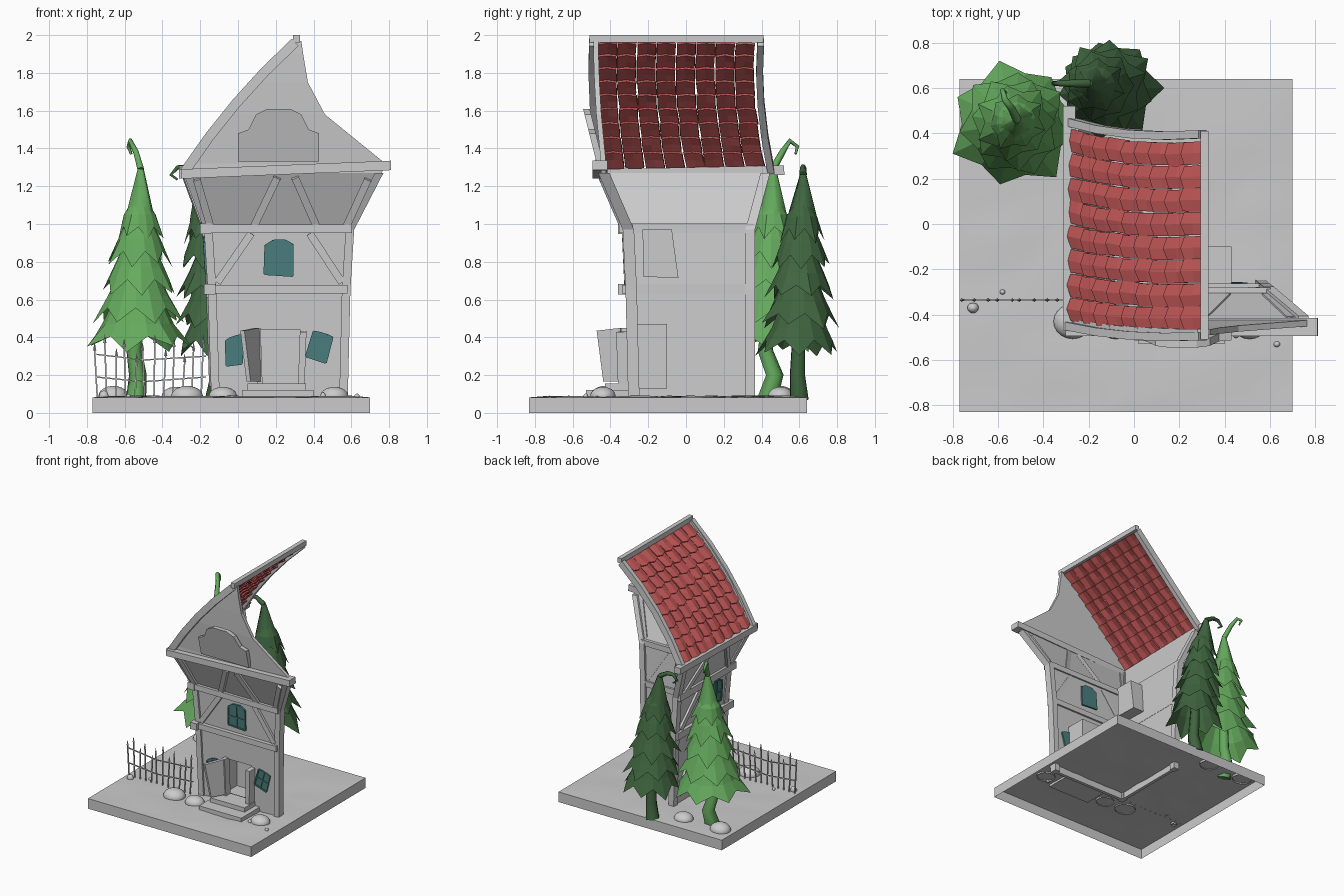
import bpy, bmesh, math, random
from mathutils import Vector as V, Matrix

if "Cube" in bpy.data.objects:
    bpy.data.objects.remove(bpy.data.objects["Cube"])

random.seed(4)


def mat(name, r, g, b):
    m = bpy.data.materials.new(name)
    m.diffuse_color = (r, g, b, 1)
    m.use_nodes = True
    m.node_tree.nodes["Principled BSDF"].inputs["Base Color"].default_value = m.diffuse_color
    return m


RED = mat("roof_red", .56, .10, .10)
LIGHT = mat("light_green", .13, .40, .11)
DARK = mat("dark_green", .05, .13, .05)
TEAL = mat("teal", .07, .21, .21)


def mesh(name, verts, faces, m=None, fix=True):
    me = bpy.data.meshes.new(name)
    me.from_pydata([tuple(v) for v in verts], [], faces)
    if fix:
        bm = bmesh.new()
        bm.from_mesh(me)
        bmesh.ops.recalc_face_normals(bm, faces=bm.faces)
        bm.to_mesh(me)
        bm.free()
    ob = bpy.data.objects.new(name, me)
    bpy.context.collection.objects.link(ob)
    if m:
        me.materials.append(m)
    return ob


def loft(name, rings, m=None, caps=True):
    n = len(rings[0])
    faces = [(k*n+i, k*n+(i+1) % n, (k+1)*n+(i+1) % n, (k+1)*n+i)
             for k in range(len(rings)-1) for i in range(n)]
    if caps:
        faces += [tuple(range(n)), tuple(range((len(rings)-1)*n, len(rings)*n))]
    return mesh(name, [p for r in rings for p in r], faces, m)


def prism(name, pts, off, m=None):
    return loft(name, [pts, [V(p)+V(off) for p in pts]], m)


def beam(name, p, q, w, d, hint=(0, 1, 0), m=None):
    """Box from p to q; d is its size along the hint, w across it."""
    p, q = V(p), V(q)
    a = (q-p).normalized()
    s = a.cross(V(hint)).normalized()
    u = s.cross(a)
    c = [s*w/2*i+u*d/2*j for i, j in ((-1, -1), (1, -1), (1, 1), (-1, 1))]
    return loft(name, [[p+o for o in c], [q+o for o in c]], m)


def box(name, x0, x1, y0, y1, z0, z1, m=None):
    return prism(name, [(x0, y0, z0), (x1, y0, z0), (x1, y1, z0), (x0, y1, z0)], (0, 0, z1-z0), m)


# bumpy ground slab, open underneath
bm = bmesh.new()
bmesh.ops.create_grid(bm, x_segments=14, y_segments=14, size=.735)
for v in bm.verts:
    edge = max(abs(v.co.x), abs(v.co.y)) > .72
    v.co += V((-.035, -.095, .082 + (0 if edge else random.uniform(-.004, .01))))
ext = bmesh.ops.extrude_edge_only(bm, edges=[e for e in bm.edges if e.is_boundary])
for v in ext["geom"]:
    if isinstance(v, bmesh.types.BMVert):
        v.co.z = 0
me = bpy.data.meshes.new("ground")
bm.to_mesh(me)
bm.free()
me.shade_smooth()
ground = bpy.data.objects.new("ground", me)
bpy.context.collection.objects.link(ground)
bpy.context.view_layer.objects.active = ground
ground.select_set(True)
bpy.ops.object.shade_smooth_by_angle()

# front wall with gable: z, left x, right x, front y
ROWS = [(.03, -.13, .57, -.29), (.65, -.15, .585, -.305), (.97, -.17, .605, -.32),
        (1.27, -.28, .76, -.45), (1.32, -.26, .78, -.45), (1.58, -.08, .46, -.475),
        (1.75, .07, .37, -.485), (1.9, .21, .345, -.49), (1.97, .28, .335, -.49)]


def at(z, k):
    for a, b in zip(ROWS, ROWS[1:]):
        if z <= b[0]:
            return a[k]+(b[k]-a[k])*(z-a[0])/(b[0]-a[0])
    return ROWS[-1][k]


def fy(z): return at(z, 3)
def F(x, z, o=0): return V((x, fy(z)-o, z))
def L(y, z, o=0): return V((at(z, 1)-o, y, z))


T = .027
front = loft("front_wall", [[(l, y, z), (r, y, z), (r, y+T, z), (l, y+T, z)] for z, l, r, y in ROWS])
cut = box("door_cutter", .11, .33, -.5, -.2, .15, .44)
cut.hide_render = True
cut.hide_viewport = True
cut.display_type = 'WIRE'
b = front.modifiers.new("doorway", 'BOOLEAN')
b.object, b.operation, b.solver = cut, 'DIFFERENCE', 'EXACT'

# left wall (right and back sides are open)
backs = [.36, .36, .36, .44]
loft("left_wall", [[(l, y, z), (l+T, y, z), (l+T, k, z), (l, k, z)]
                   for (z, l, r, y), k in zip(ROWS, backs)])

# corner posts
for name, k, dx in (("left_post", 1, -.01), ("right_post", 2, -.035)):
    loft(name, [[(r[k]+dx, r[3]-.015, r[0]), (r[k]+dx+.045, r[3]-.015, r[0]),
                 (r[k]+dx+.045, r[3]+.045, r[0]), (r[k]+dx, r[3]+.045, r[0])] for r in ROWS[:4]])
loft("back_post", [[(r[1]-.012, k-.045, r[0]), (r[1]+.035, k-.045, r[0]), (r[1]+.035, k+.005, r[0]),
                    (r[1]-.012, k+.005, r[0])] for r, k in zip(ROWS, backs)])

# horizontal timbers and eaves
for z in (.655, .975):
    beam("front_beam", F(at(z, 1), z, -.005), F(at(z, 2)-.005, z, -.005), .045, .075)
    beam("left_beam", L(-.36, z), L(.36, z), .055, .06, (1, 0, 0))
beam("front_eave", (-.30, -.455, 1.265), (.81, -.455, 1.31), .05, .08)
beam("left_eave", (-.285, -.47, 1.265), (-.285, .52, 1.285), .05, .055, (1, 0, 0))

# diagonal braces
for (x0, z0), (x1, z1) in [((-.11, .69), (.07, .95)), ((.55, .69), (.38, .95)),
                           ((.09, 1.0), (.21, 1.25)), ((.41, 1.0), (.30, 1.25)),
                           ((-.15, 1.0), (-.22, 1.24)), ((.58, 1.0), (.69, 1.24))]:
    beam("front_brace", F(x0, z0, -.005), F(x1, z1, -.005), .04, .05)
for y0, y1, z0, z1 in ((-.27, -.12, 1.0, 1.25), (.12, .27, 1.25, 1.0), (.06, .30, .95, .69), (.05, .3, .62, .15)):
    beam("left_brace", L(y0, z0, .004), L(y1, z1, .004), .04, .03, (1, 0, 0))

# gable panel, leaning outward at the top
half = [(.215, 0), (.215, .15), (.16, .17), (.12, .25), (.06, .28)]
pts = [(.215+s*x, z) for s, seq in ((1, half), (-1, half[::-1])) for x, z in seq]
prism("gable_panel", [(x, -.475-.25*z, 1.33+z) for x, z in pts], (0, .035, 0))


# windows: pane outline, bars and studs, mapped to a wall
def window(name, quad, wall, axis, bump=0.0, out=.012):
    q = [V(p) for p in quad]
    t1, t2 = (q[2].lerp(q[3], f)+V((0, bump)) for f in (.28, .72))
    outline = [q[0], q[1], q[2], t1, t2, q[3]]
    prism(name, [wall(p.x, p.y, out) for p in outline], V(axis)*(.04+out), TEAL)
    segs = list(zip(outline, outline[1:]+outline[:1]))
    segs += [((q[0]+q[1])/2, (t1+t2)/2), ((q[0]+q[3])/2, (q[1]+q[2])/2)]
    for a, c in segs:
        beam(name+"_bar", wall(a.x, a.y, out), wall(c.x, c.y, out), .010, .014, axis, TEAL)


window("upper_window", [(.14, .735), (.29, .725), (.29, .89), (.145, .885)], F, (0, 1, 0), .025)
window("lower_left_window", [(-.06, .25), (.02, .26), (.025, .41), (-.065, .38)], F, (0, 1, 0), .008, .004)
window("lower_right_window", [(.36, .30), (.465, .265), (.50, .40), (.40, .43)], F, (0, 1, 0), .004, .004)
window("left_window", [(-.21, .74), (-.07, .74), (-.07, .90), (-.21, .90)], L, (1, 0, 0), .025)
prism("left_window_recess", [(-.14, -.225, .72), (-.14, -.04, .715), (-.14, -.075, .97), (-.14, -.23, .97)],
      (.11, 0, 0))

# door alcove, frame, open leaf and steps
x0, x1, y0, y1, z0, z1 = .06, .43, -.27, -.10, .13, .47
mesh("door_alcove", [(x, y, z) for z in (z0, z1) for x, y in ((x0, y0), (x0, y1), (x1, y1), (x1, y0))],
     [(0, 1, 5, 4), (1, 2, 6, 5), (2, 3, 7, 6), (0, 3, 2, 1), (4, 5, 6, 7)])
beam("door_jamb_left", (.115, -.31, .14), (.105, -.315, .45), .03, .06)
beam("door_jamb_right", (.335, -.32, .14), (.345, -.33, .43), .035, .08)
prism("door_leaf", [(.10, -.33, .165), (.045, -.43, .165), (.012, -.465, .435), (.09, -.34, .45)], (.022, -.008, 0))
box("lower_step", .02, .40, -.53, -.28, .07, .12)
box("upper_step", .05, .36, -.43, -.28, .12, .155)

# roof slope as a curved sheet: t runs up the slope, s from front to back
A = [V((-.285, -.44, 1.28)), V((-.03, -.50, 1.665)), V((.30, -.485, 1.965))]
B = [V((-.285, .44, 1.28)), V((-.03, .36, 1.665)), V((.30, .385, 1.965))]


def roof(t, s, h=0):
    a, c = ((p[0]*(1-t)**2+p[1]*2*t*(1-t)+p[2]*t*t) for p in (A, B))
    d = ((A[1]-A[0])*(1-t)+(A[2]-A[1])*t).normalized()
    return a.lerp(c, s)+V((-d.z, 0, d.x))*h


verts, faces = [], []
NR, NC = 9, 8
for i in range(NR):
    for j in range(NC):
        k = len(verts)
        t0, t1 = .02+.97*i/NR+random.uniform(-.008, .008), .02+.97*(i+1)/NR+.01
        s0, s1 = .02+.96*j/NC+.002, .02+.96*(j+1)/NC-.002
        skew = random.uniform(-.006, .006)
        for f, lift, sag in ((0, .008, -.018), (.5, .0, 0), (1, -.008, 0)):
            t = t0+(t1-t0)*f
            for c in range(3):
                mid = c == 1
                verts.append(roof(t+(sag if mid else 0), s0+(s1-s0)*c/2+skew*(1-f),
                                  lift+(.009 if mid else 0)+random.uniform(-.003, .003)))
        faces += [(k+r*3+c, k+r*3+c+1, k+r*3+c+4, k+r*3+c+3) for r in (0, 1) for c in (0, 1)]
tiles = mesh("roof_tiles", verts, faces, RED)
tiles.modifiers.new("thickness", 'SOLIDIFY').thickness = .012

# bargeboards and ridge
for name, s in (("front_bargeboard", -.012), ("back_bargeboard", 1.012)):
    rings = []
    for i in range(5):
        e = [roof(i/4, s, .022), roof(i/4, s, -.03)]
        rings.append([e[0]+V((0, -.018, 0)), e[0]+V((0, .018, 0)), e[1]+V((0, .018, 0)), e[1]+V((0, -.018, 0))])
    loft(name, rings)
beam("ridge_beam", (.31, -.51, 1.98), (.31, .41, 1.98), .035, .04, (0, 0, 1))


# trees: jagged skirts, a thin crown with a curl, and a crooked trunk
def tube(name, pts, r0, r1, m):
    cu = bpy.data.curves.new(name, 'CURVE')
    cu.dimensions, cu.bevel_depth, cu.bevel_resolution, cu.use_fill_caps = '3D', 1, 1, True
    sp = cu.splines.new('POLY')
    sp.points.add(len(pts)-1)
    for i, p in enumerate(pts):
        sp.points[i].co = (*p, 1)
        sp.points[i].radius = r0+(r1-r0)*i/(len(pts)-1)
    cu.materials.append(m)
    ob = bpy.data.objects.new(name, cu)
    bpy.context.collection.objects.link(ob)


def tree(name, base, top, tiers, trunk, curl, m):
    n = 7
    for k, (z, r) in enumerate(tiers):
        c = V(base).lerp(V(top), (z-.33)/.95)
        zt = z+.27-.02*k
        rt = r*(.42 if k < len(tiers)-1 else .32)
        up, mid, low = [], [], []
        for i in range(2*n):
            a = math.pi*i/n+k*.6
            d = V((math.cos(a), math.sin(a), 0))
            tip = i % 2 == 0
            j = random.uniform(.92, 1.12)
            up.append(V((c.x, c.y, zt))+d*rt)
            mid.append(V((c.x, c.y, z+.12))+d*r*.68)
            low.append(V((c.x, c.y, z+(random.uniform(-.035, .01) if tip else .055)))+d*r*(j if tip else .82))
        loft(name+"_skirt", [low, mid, up], m, caps=False)
    z = tiers[-1][0]+.1
    tube(name+"_crown", [V(base).lerp(V(top), (z-.33)/.95).xy.to_3d()+V((0, 0, z)), top], .085, .018, m)
    tube(name+"_curl", [top]+curl, .02, .007, m)
    tube(name+"_trunk", trunk, .055, .035, m)


tree("light_tree", (-.53, .44, .33), (-.515, .46, 1.29),
     [(.35, .28), (.50, .24), (.65, .20), (.80, .165), (.93, .125)],
     [(-.54, .43, .07), (-.53, .47, .2), (-.55, .42, .33), (-.53, .44, .55)],
     [(-.54, .51, 1.38), (-.57, .55, 1.44), (-.58, .59, 1.41), (-.565, .58, 1.37)], LIGHT)
tree("dark_tree", (-.11, .60, .33), (-.20, .62, 1.26),
     [(.33, .22), (.47, .205), (.62, .185), (.78, .16), (.92, .12)],
     [(-.12, .60, .07), (-.10, .59, .2), (-.11, .60, .5)],
     [(-.27, .62, 1.30), (-.32, .62, 1.30), (-.355, .62, 1.26), (-.32, .62, 1.235)], DARK)

# crooked iron fence
for i in range(12):
    x = -.745+i*.05
    h = (.36, .40, .33, .38, .30)[i % 5]
    lean = random.uniform(-.015, .015)
    beam("fence_picket", (x, -.335, .08), (x+lean, -.335, h-.03), .008, .008)
    w = .009
    c = V((x+lean, -.335, h-.03))
    tip = [c+V((w, 0, 0)), c+V((0, w, 0)), c-V((w, 0, 0)), c-V((0, w, 0)), c+V((0, 0, .045))]
    mesh("fence_spike", tip, [(0, 1, 4), (1, 2, 4), (2, 3, 4), (3, 0, 4), (3, 2, 1, 0)])
for xa, xb, za, zb in ((-.75, -.5, .19, .165), (-.5, -.17, .165, .19), (-.75, -.5, .31, .28), (-.5, -.17, .28, .30)):
    beam("fence_rail", (xa, -.335, za), (xb, -.335, zb), .007, .007)

# rounded rocks and pebbles
rocks = [(-.27, -.43, .085, .055), (-.08, -.44, .075, .05), (.51, -.44, .075, .05), (-.66, .5, .08, .055),
         (-.33, .5, .075, .05), (-.71, -.37, .025, .03), (.63, -.53, .014, .014), (.45, -.49, .014, .02),
         (-.58, -.30, .012, .012)]
for x, y, r, h in rocks:
    bm = bmesh.new()
    bmesh.ops.create_icosphere(bm, subdivisions=3, radius=1,
                               matrix=Matrix.Translation((x, y, .088)) @ Matrix.Diagonal((r, r*.9, h, 1)))
    below = [v for v in bm.verts if v.co.z < .07]
    bmesh.ops.delete(bm, geom=below, context='VERTS')
    me = bpy.data.meshes.new("rock")
    bm.to_mesh(me)
    bm.free()
    me.shade_smooth()
    bpy.context.collection.objects.link(bpy.data.objects.new("rock", me))
